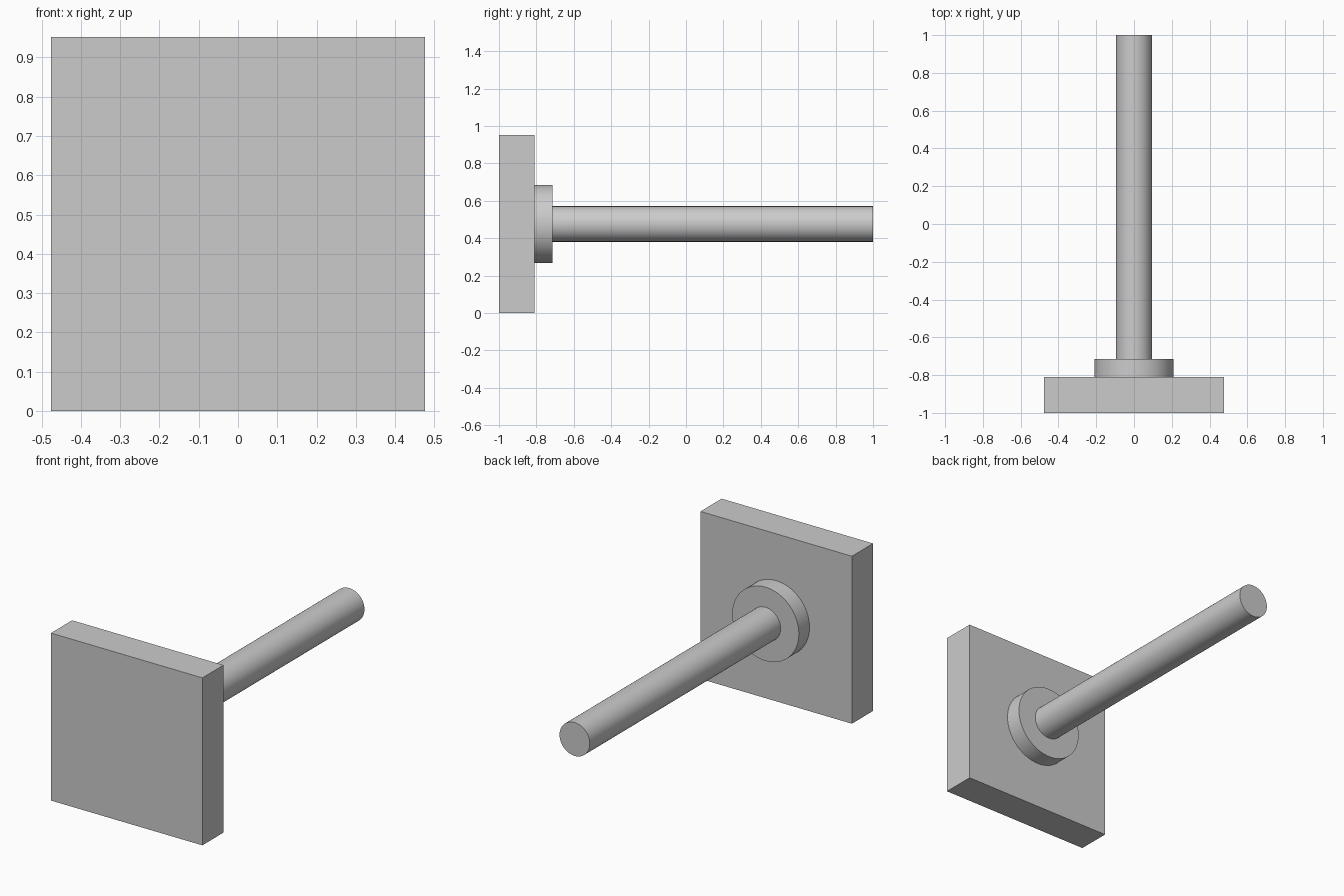
import bpy
import math

cube = bpy.data.objects.get("Cube")
if cube:
    bpy.data.objects.remove(cube, do_unlink=True)

SIDE = 0.952            # plate width and height
MID_Z = SIDE / 2        # height of the shared axis
PLATE_BACK = -0.81
FLANGE_BACK = -0.714

grey = bpy.data.materials.new("light_grey")
grey.use_nodes = True
colour = (0.6, 0.6, 0.6, 1)
grey.diffuse_color = colour
grey.node_tree.nodes["Principled BSDF"].inputs["Base Color"].default_value = colour


def finish(name):
    obj = bpy.context.object
    obj.name = name
    obj.data.materials.append(grey)
    bpy.ops.object.transform_apply(location=False, rotation=True, scale=True)
    return obj


def round_bar(name, radius, y_front, y_back):
    """Smooth capped cylinder lying along y on the shared axis."""
    bpy.ops.mesh.primitive_cylinder_add(
        vertices=96, radius=radius, depth=y_back - y_front,
        location=(0, (y_front + y_back) / 2, MID_Z),
        rotation=(math.pi / 2, 0, 0))
    finish(name)
    bpy.ops.object.shade_smooth_by_angle(angle=math.radians(30))


# Square plate at the front
bpy.ops.mesh.primitive_cube_add(size=1, location=(0, (PLATE_BACK - 1) / 2, MID_Z))
bpy.context.object.scale = (SIDE, PLATE_BACK + 1, SIDE)
finish("square_plate")

# Round collar and long rod behind it
round_bar("collar", 0.2095, PLATE_BACK, FLANGE_BACK)
round_bar("rod", 0.095, FLANGE_BACK, 1)
